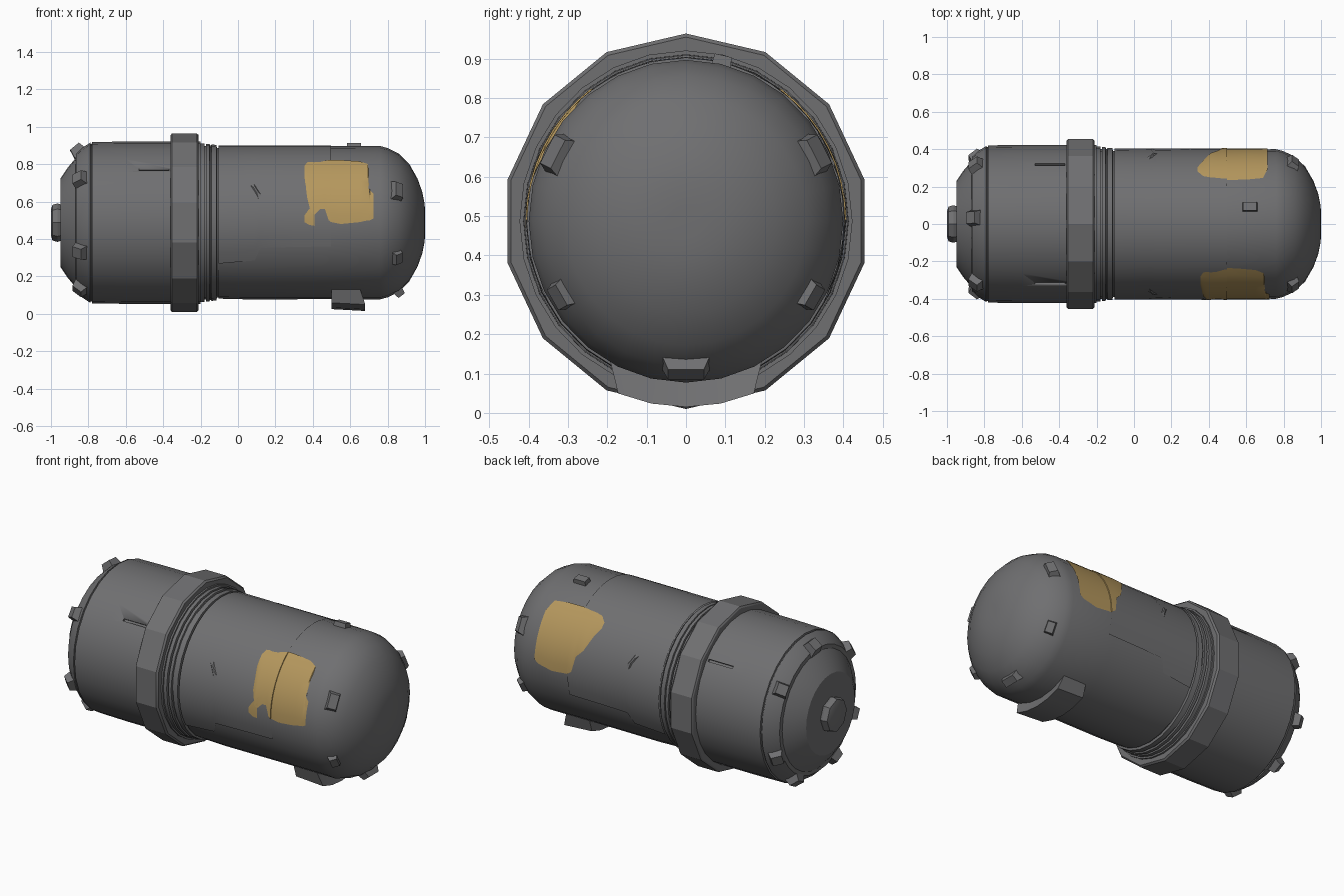
import bpy, bmesh, math
from math import sin, cos, radians, pi
from mathutils import Matrix, Vector

if "Cube" in bpy.data.objects:
    bpy.data.objects.remove(bpy.data.objects["Cube"], do_unlink=True)

MID, SQUASH = 0.487, 0.975


def material(name, rgb):
    m = bpy.data.materials.new(name)
    m.use_nodes = True
    m.diffuse_color = (*rgb, 1)
    m.node_tree.nodes["Principled BSDF"].inputs["Base Color"].default_value = (*rgb, 1)
    return m


GREY = material("worn grey metal", (0.16, 0.16, 0.165))
GOLD = material("faded gold paint", (0.46, 0.31, 0.11))


def on_hull(x, angle, r):
    return Vector((x, SQUASH * r * cos(angle), MID + r * sin(angle)))


def finish(name, bm, mat=GREY, smooth=30):
    bmesh.ops.recalc_face_normals(bm, faces=bm.faces)
    me = bpy.data.meshes.new(name)
    bm.to_mesh(me)
    bm.free()
    ob = bpy.data.objects.new(name, me)
    bpy.context.collection.objects.link(ob)
    me.materials.append(mat)
    bpy.ops.object.select_all(action="DESELECT")
    ob.select_set(True)
    bpy.context.view_layer.objects.active = ob
    bpy.ops.object.shade_smooth_by_angle(angle=radians(smooth))
    return ob


def turned(name, profile, sides, smooth=30):
    """Closed solid turned around the long axis from (x, radius) points."""
    bm = bmesh.new()
    rings = [[bm.verts.new(on_hull(x, pi / 2 + 2 * pi * i / sides, r))
              for i in range(sides)] for x, r in profile]
    for a, b in zip(rings, rings[1:]):
        for i in range(sides):
            j = (i + 1) % sides
            bm.faces.new((a[i], a[j], b[j], b[i]))
    bm.faces.new(rings[0])
    bm.faces.new(rings[-1])
    return finish(name, bm, smooth=smooth)


def block(name, x, deg, r, size, tilt=0, taper=0.7, spin=0):
    """Tapered box sitting on the hull: size is (along, around, height)."""
    a = radians(deg)
    out, axis = Vector((0, cos(a), sin(a))), Vector((1, 0, 0))
    t = radians(tilt)
    up = out * cos(t) + axis * sin(t)
    along = axis * cos(t) - out * sin(t)
    frame = Matrix((along, up.cross(along), up)).transposed().to_4x4()
    bm = bmesh.new()
    bmesh.ops.create_cube(bm, size=1)
    for v in bm.verts:
        k = taper if v.co.z > 0 else 1
        v.co = Vector((v.co.x * size[0] * k, v.co.y * size[1] * k, v.co.z * size[2]))
    place = Matrix.Translation(on_hull(x, a, r)) @ frame @ Matrix.Rotation(radians(spin), 4, "Z")
    bm.transform(place)
    return finish(name, bm)


def wrap(name, stations, radius, mat, thick, steps, over_top=False, side=1):
    """Thin plate hugging the hull; stations are (x, low z, high z)."""
    bm = bmesh.new()
    rows = []
    for x, low, high in stations:
        r = radius(x)
        a = math.asin((low - MID) / r)
        b = pi - a if over_top else math.asin((high - MID) / r)
        row = []
        for i in range(steps + 1):
            p = on_hull(x, a + (b - a) * i / steps, r)
            p.y *= side
            row.append(bm.verts.new(p))
        rows.append(row)
    for p, q in zip(rows, rows[1:]):
        for i in range(steps):
            bm.faces.new((p[i], p[i + 1], q[i + 1], q[i]))
    bmesh.ops.solidify(bm, geom=bm.faces[:], thickness=thick)
    return finish(name, bm, mat)


# Rear housing with its stepped end cap
rear = turned("rear_housing", [
    (-0.95, 0.12), (-0.95, 0.235), (-0.91, 0.295), (-0.868, 0.345), (-0.866, 0.368),
    (-0.83, 0.402), (-0.79, 0.428), (-0.788, 0.422), (-0.782, 0.422), (-0.78, 0.431),
    (-0.6, 0.434), (-0.2, 0.434)], 28)
turned("rear_hub", [(-1.0, 0.07), (-0.992, 0.095), (-0.965, 0.103), (-0.94, 0.095)], 8, 20)

# Heavy clamp ring and grooved collar
turned("clamp_ring", [(-0.36, 0.468), (-0.354, 0.477), (-0.22, 0.477), (-0.21, 0.468)], 14, 20)
turned("collar", [
    (-0.25, 0.425), (-0.18, 0.424), (-0.178, 0.41), (-0.172, 0.41), (-0.17, 0.422),
    (-0.152, 0.422), (-0.15, 0.412), (-0.144, 0.412), (-0.142, 0.418),
    (-0.115, 0.416), (-0.113, 0.4), (-0.1, 0.4)], 28)

# Front hull with rounded nose
turned("front_hull", [
    (-0.105, 0.406), (0.05, 0.41), (0.45, 0.409), (0.76, 0.41), (0.8, 0.399), (0.86, 0.369),
    (0.915, 0.315), (0.96, 0.235), (0.985, 0.165), (0.998, 0.1), (1.0, 0.04)], 28)

# Upper cladding with stepped lower edge
wrap("upper_cladding", [
    (-0.105, 0.268, 0), (0.09, 0.285, 0), (0.12, 0.352, 0), (0.3, 0.357, 0), (0.497, 0.36, 0)],
    lambda x: 0.414, GREY, 0.012, 28, over_top=True)


# Painted patches on both flanks, broken at the hull seam
def paint_radius(x):
    return 0.418 if x < 0.4975 else 0.414


wrap("front_paint_patch", [
    (0.355, 0.49, 0.525), (0.38, 0.475, 0.56), (0.41, 0.47, 0.59)],
    paint_radius, GOLD, 0.007, 3, side=-1)
wrap("front_paint_main", [
    (0.355, 0.735, 0.79), (0.37, 0.62, 0.81), (0.39, 0.54, 0.812), (0.41, 0.53, 0.81),
    (0.44, 0.56, 0.812), (0.465, 0.56, 0.818), (0.485, 0.5, 0.822), (0.497, 0.49, 0.823),
    (0.498, 0.49, 0.823), (0.55, 0.48, 0.822), (0.65, 0.49, 0.815), (0.695, 0.5, 0.8),
    (0.705, 0.5, 0.66), (0.725, 0.51, 0.64)],
    paint_radius, GOLD, 0.007, 8, side=-1)
wrap("back_paint_patch", [
    (0.34, 0.765, 0.79), (0.37, 0.72, 0.812), (0.41, 0.64, 0.818), (0.45, 0.6, 0.82),
    (0.47, 0.51, 0.822), (0.497, 0.49, 0.823), (0.498, 0.49, 0.823), (0.6, 0.48, 0.822),
    (0.69, 0.5, 0.815), (0.715, 0.52, 0.77)],
    paint_radius, GOLD, 0.007, 8)

# Clips around the rear cap
block("rear_clip_top", -0.855, 85, 0.385, (0.085, 0.09, 0.06), -40)
for side, label in ((1, "back"), (-1, "front")):
    def turn(deg):
        return deg if side > 0 else 180 - deg

    for name, deg in (("upper", 36), ("lower", -23), ("bottom", -62)):
        block(f"rear_clip_{name}_{label}", -0.845, turn(deg), 0.395, (0.085, 0.085, 0.055), -40)

    # Clips on the nose
    block(f"nose_clip_upper_{label}", 0.85, turn(27), 0.372, (0.07, 0.115, 0.045), 38)
    block(f"nose_clip_lower_{label}", 0.85, turn(-30), 0.37, (0.06, 0.085, 0.045), 38)

    # Small raised dart on the cladding
    block(f"dart_{label}", 0.095, turn(25), 0.413, (0.03, 0.12, 0.012), taper=0.3,
          spin=-30 * side)

    # Slot cut into the rear housing
    cutter = block("slot_cutter", -0.45, turn(41), 0.434, (0.16, 0.014, 0.03), taper=1)
    cutter.hide_render = True
    cut = rear.modifiers.new("slot", "BOOLEAN")
    cut.operation, cut.object, cut.solver = "DIFFERENCE", cutter, "EXACT"
    bpy.context.view_layer.objects.active = rear
    bpy.ops.object.modifier_apply(modifier=cut.name)
    bpy.data.objects.remove(cutter, do_unlink=True)

block("nose_clip_bottom", 0.86, -90, 0.37, (0.06, 0.13, 0.05), 38)
block("top_stud", 0.62, 77, 0.41, (0.085, 0.052, 0.045), taper=0.85)

# Curved foot under the nose, with a raked front end
bm = bmesh.new()
sections = []
for k in (-1, -0.5, 0, 0.5, 1):
    inner, outer = radians(-90 + 30 * k), radians(-90 + 22 * k)
    sections.append([bm.verts.new(on_hull(*p)) for p in (
        (0.5, inner, 0.4), (0.65, inner, 0.4), (0.68, outer, 0.472), (0.5, outer, 0.462))])
for a, b in zip(sections, sections[1:]):
    for i in range(4):
        j = (i + 1) % 4
        bm.faces.new((a[i], a[j], b[j], b[i]))
bm.faces.new(sections[0])
bm.faces.new(sections[-1])
finish("foot", bm)
